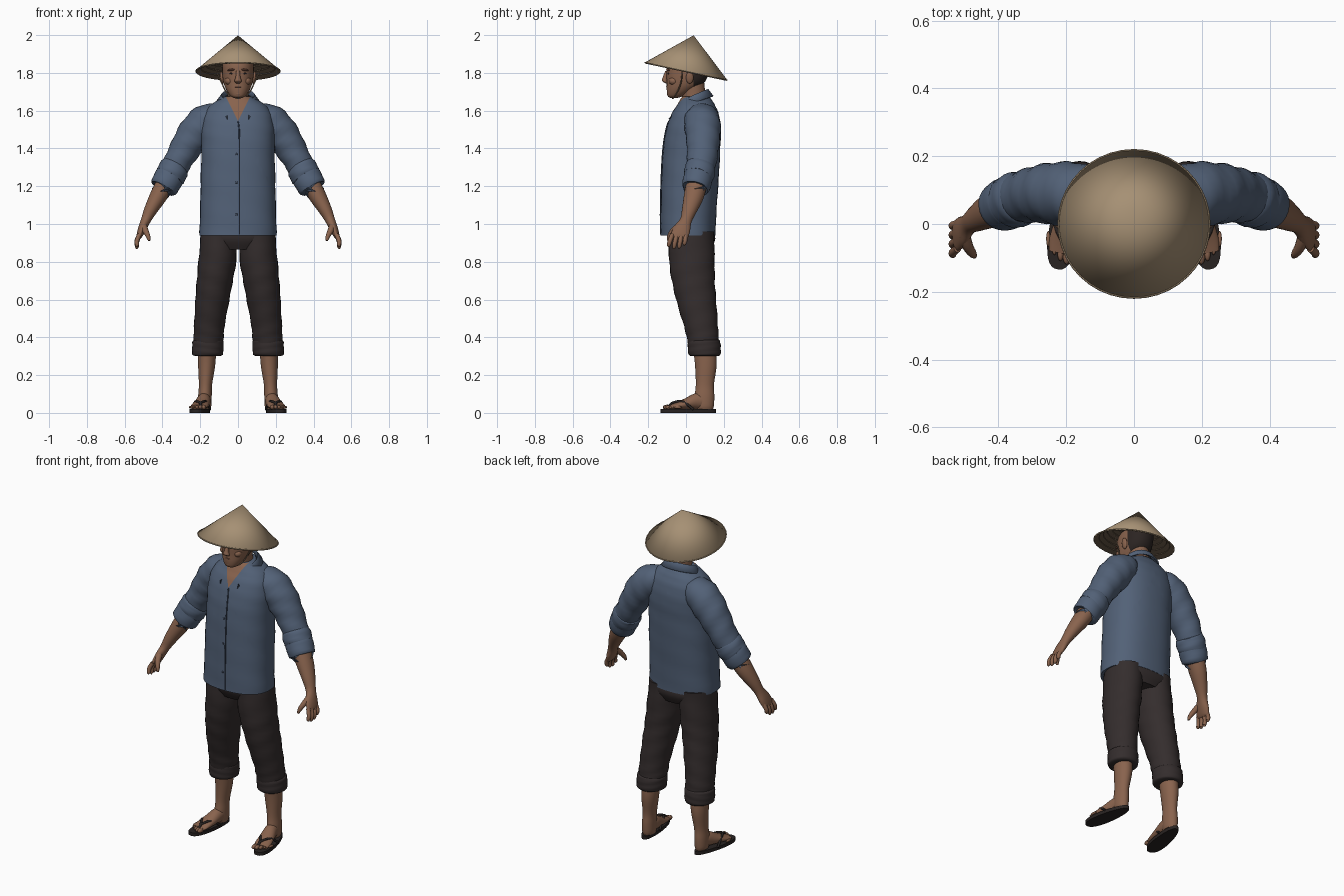
import bpy, bmesh, math
from mathutils import Vector, Matrix

cube = bpy.data.objects.get("Cube")
if cube:
    bpy.data.objects.remove(cube)


def material(name, *rgb):
    m = bpy.data.materials.new(name)
    m.use_nodes = True
    m.diffuse_color = (*rgb, 1)
    node = m.node_tree.nodes["Principled BSDF"]
    node.inputs["Base Color"].default_value = (*rgb, 1)
    node.inputs["Roughness"].default_value = 0.9
    return m


SKIN = material("skin", .25, .125, .075)
LIP = material("lip", .17, .075, .05)
SHIRT = material("blue cloth", .085, .12, .185)
SEAM = material("dark blue seam", .04, .055, .09)
TROUSER = material("dark trouser cloth", .034, .026, .026)
STRAW = material("straw", .38, .28, .175)
INNER = material("straw lining", .22, .155, .1)
HAIR = material("hair", .025, .018, .016)
SOLE = material("sandal", .022, .017, .016)


def finish(name, bm, mats, angle=50):
    bmesh.ops.recalc_face_normals(bm, faces=bm.faces)
    me = bpy.data.meshes.new(name)
    bm.to_mesh(me)
    bm.free()
    for m in mats:
        me.materials.append(m)
    me.polygons.foreach_set("use_smooth", [True] * len(me.polygons))
    me.set_sharp_from_angle(angle=math.radians(angle))
    ob = bpy.data.objects.new(name, me)
    bpy.context.collection.objects.link(ob)
    return ob


def resample(rings, steps):
    """Smooth spline through rings of centre and two half widths."""
    pts = [rings[0]] + list(rings) + [rings[-1]]
    out = []
    for a, b, c, d in zip(pts, pts[1:], pts[2:], pts[3:]):
        for i in range(steps):
            t = i / steps
            out.append([q + t / 2 * (r - p + t * (2 * p - 5 * q + 4 * r - w + t * (3 * (q - r) + w - p)))
                        for p, q, r, w in zip(a, b, c, d)])
    return out + [list(rings[-1])]


def loft(name, rings, mat, s=1, ref=(0, 1, 0), flat=False, power=1, seg=28,
         steps=4, fold=0, cuts=(), second=None, rule=None):
    bm = bmesh.new()
    rs = resample(rings, steps)
    cen = [Vector(r[:3]) for r in rs]
    loops = []
    for k, r in enumerate(rs):
        u, v = Vector((1, 0, 0)), Vector((0, 1, 0))
        if not flat:
            t = (cen[min(k + 1, len(cen) - 1)] - cen[max(k - 1, 0)]).normalized()
            u = Vector(ref).cross(t).normalized()
            v = t.cross(u)
        loop = []
        for j in range(seg):
            th = math.tau * j / seg
            c, w = math.cos(th), math.sin(th)
            g = 1 + fold * math.sin(2 * th + 1.7 * k)
            p = cen[k] + u * (r[3] * g * math.copysign(abs(c) ** power, c))
            p += v * (r[4] * g * math.copysign(abs(w) ** power, w))
            loop.append(bm.verts.new((p.x * s, p.y, p.z)))
        loops.append(loop)
    for a, b in zip(loops, loops[1:]):
        for j in range(seg):
            n = (j + 1) % seg
            bm.faces.new((a[j], a[n], b[n], b[j]))
    bm.faces.new(loops[0])
    bm.faces.new(loops[-1])
    # Clean colour borders come from cutting the mesh first
    for co, no in cuts:
        bmesh.ops.bisect_plane(bm, geom=bm.verts[:] + bm.edges[:] + bm.faces[:], plane_co=co, plane_no=no)
    if rule:
        for f in bm.faces:
            f.material_index = int(rule(f.calc_center_median()))
    return finish(name, bm, [mat, second] if second else [mat])


def tube(name, pts, r, mat, s=1, ref=(0, 1, 0)):
    return loft(name, [(*p, r, r) for p in pts], mat, s, ref, seg=10)


def blob(name, loc, size, mat, tilt=0):
    bm = bmesh.new()
    bmesh.ops.create_uvsphere(bm, u_segments=16, v_segments=10, radius=1)
    m = Matrix.Translation(loc) @ Matrix.Rotation(tilt, 4, 'Y') @ Matrix.Diagonal((*size, 1))
    bmesh.ops.transform(bm, matrix=m, verts=bm.verts)
    return finish(name, bm, [mat], 180)


# Hat: tilted hollow cone with lining hoops and a rim
TILT = Matrix.Translation((0, 0, 1.808)) @ Matrix.Rotation(math.radians(-12), 4, 'X')
bm = bmesh.new()
bmesh.ops.create_cone(bm, segments=56, radius1=.224, radius2=0, depth=.195,
                      matrix=TILT @ Matrix.Translation((0, 0, .0975)))
bmesh.ops.remove_doubles(bm, verts=bm.verts, dist=.0005)
hat = finish("hat", bm, [STRAW, INNER], 60)
shell = hat.modifiers.new("thickness", 'SOLIDIFY')
shell.thickness, shell.offset, shell.material_offset = .006, -1, 1


def hoop(name, radius, height, mat):
    pts = [TILT @ Vector((radius * math.cos(i * math.tau / 40), radius * math.sin(i * math.tau / 40), height))
           for i in range(41)]
    loft(name, [(*p, .003, .003) for p in pts], mat, ref=(0, .2, 1), seg=6, steps=1)


hoop("hat_rim", .223, .001, STRAW)
for i in range(1, 6):
    hoop("hat_hoop", .22 - .022 * i, .019 * i - .003, INNER)

# Head with hair on the back and crown
loft("head", [(0, -.065, 1.668, .02, .02), (0, -.055, 1.678, .04, .042), (0, -.03, 1.71, .062, .072),
              (0, -.002, 1.75, .077, .1), (0, .008, 1.8, .083, .112), (0, .012, 1.85, .081, .112),
              (0, .015, 1.89, .06, .08)],
     SKIN, flat=True, power=.92, seg=36, second=HAIR,
     cuts=[((0, .04, 1.8), (0, 1, 0)), ((0, 0, 1.725), (0, 0, 1)), ((0, 0, 1.86), (0, 0, 1))],
     rule=lambda c: c.z > 1.86 or (c.y > .04 and c.z > 1.725))
loft("neck", [(0, .05, 1.56, .075, .065), (0, .045, 1.64, .058, .062), (0, .03, 1.76, .056, .065)], SKIN)
loft("nose", [(0, -.1, 1.81, .01, .01), (0, -.11, 1.775, .013, .014), (0, -.113, 1.757, .02, .014),
              (0, -.1, 1.745, .012, .008)], SKIN, flat=True, seg=14)
blob("upper_lip", (0, -.093, 1.726), (.024, .012, .005), LIP)
blob("lower_lip", (0, -.09, 1.716), (.021, .012, .006), LIP)
blob("chin", (0, -.078, 1.69), (.026, .023, .018), SKIN)
for s, side in ((1, "left"), (-1, "right")):
    blob(side + "_eye", (.032 * s, -.092, 1.797), (.013, .007, .005), HAIR)
    blob(side + "_brow", (.034 * s, -.095, 1.816), (.023, .01, .006), LIP, .15 * s)
    blob(side + "_cheek", (.045 * s, -.064, 1.757), (.024, .027, .022), SKIN)
    blob(side + "_ear", (.085 * s, .02, 1.775), (.01, .02, .033), SKIN, .15 * s)
    tube(side + "_chin_strap", [(.125, -.02, 1.835), (.09, -.025, 1.755), (.055, -.05, 1.69), (0, -.07, 1.664)],
         .0035, INNER, s)

# Shirt body, with the open neck cut as a V
loft("shirt_body", [(0, .01, .94, .205, .145), (0, .014, 1.08, .2, .148), (0, .022, 1.25, .197, .152),
                    (0, .03, 1.4, .194, .151), (0, .04, 1.5, .195, .145), (0, .048, 1.58, .18, .126),
                    (0, .053, 1.63, .145, .1), (0, .052, 1.66, .098, .082), (0, .05, 1.675, .07, .07)],
     SHIRT, flat=True, power=.85, seg=48, fold=.006, second=SKIN,
     cuts=[((0, 0, 1.545), (1, 0, -.5)), ((0, 0, 1.545), (-1, 0, -.5))],
     rule=lambda c: c.y < .03 and c.z - 1.545 > 2 * abs(c.x))
front = [(.008, -.135, .945), (.008, -.135, 1.08), (.008, -.131, 1.25), (.008, -.122, 1.4),
         (.006, -.106, 1.5), (0, -.091, 1.545)]
tube("shirt_placket", front, .0035, SEAM)
for p in front[1:]:
    blob("shirt_button", (-.008, p[1] - .001, p[2] - .03), (.006, .004, .006), SEAM)

# Folded collar wrapping round the neck to two points
bm = bmesh.new()
rows = []
for i in range(33):
    t = i / 16 - 1
    a = t * math.radians(150)
    sx, cy = math.sin(a), math.cos(a)
    z = 1.685 + .03 * cy - .02 * t ** 6
    rows.append([bm.verts.new(p) for p in (
        (.078 * sx, .04 + .07 * cy, z - .025), (.088 * sx, .042 + .076 * cy, z),
        (.116 * sx, .045 + .1 * cy - .05 * t ** 8, z - .037 - .045 * t ** 6))])
for a, b in zip(rows, rows[1:]):
    for k in (0, 1):
        bm.faces.new((a[k], a[k + 1], b[k + 1], b[k]))
collar = finish("shirt_collar", bm, [SHIRT])
collar.modifiers.new("thickness", 'SOLIDIFY').thickness = .009

# Hips
loft("trouser_hips", [(0, .025, .98, .18, .12), (0, .03, .92, .195, .125), (0, .032, .865, .13, .1)],
     TROUSER, flat=True, power=.85)

for s, side in ((1, "left"), (-1, "right")):
    # Arm: sleeve, rolled cuff, forearm and hand
    loft(side + "_sleeve", [(.1, .075, 1.585, .06, .075), (.165, .085, 1.545, .092, .095),
                            (.23, .09, 1.475, .092, .092), (.285, .088, 1.39, .08, .083),
                            (.335, .078, 1.3, .071, .076), (.385, .055, 1.21, .066, .068)], SHIRT, s, fold=.035)
    loft(side + "_cuff_upper", [(.325, .08, 1.315, .06, .065), (.335, .076, 1.3, .078, .08),
                                (.358, .068, 1.255, .08, .08), (.365, .064, 1.245, .066, .07)], SHIRT, s, fold=.02)
    loft(side + "_cuff_lower", [(.35, .07, 1.27, .062, .066), (.36, .067, 1.255, .077, .077),
                                (.392, .052, 1.195, .075, .074), (.396, .05, 1.188, .056, .06)], SHIRT, s, fold=.015)
    loft(side + "_forearm", [(.375, .06, 1.23, .05, .056), (.42, .042, 1.15, .046, .053),
                             (.462, .018, 1.075, .035, .04), (.488, 0, 1.02, .026, .031),
                             (.507, -.02, .975, .022, .044), (.521, -.034, .94, .016, .046),
                             (.526, -.037, .925, .01, .04)], SKIN, s)
    for i in range(4):
        y = -.072 + .024 * i
        drop = (.058, .068, .066, .05)[i]
        loft(side + "_finger", [(.521, y, .945, .012, .012), (.535, y * 1.12 - .004, .94 - drop / 2, .012, .012),
                                (.534, y * 1.15 - .008, .945 - drop, .01, .01),
                                (.531, y * 1.15 - .008, .94 - drop, .004, .004)], SKIN, s, seg=12)
    loft(side + "_thumb", [(.502, -.03, .995, .018, .018), (.49, -.067, .965, .016, .016),
                           (.476, -.088, .935, .012, .012), (.47, -.096, .912, .006, .006)], SKIN, s, seg=12)
    # Trouser leg and rolled cuff
    loft(side + "_trouser_leg", [(.098, .028, .96, .097, .12), (.11, .031, .8, .1, .12),
                                 (.124, .04, .69, .095, .113), (.138, .057, .58, .089, .104),
                                 (.152, .079, .46, .081, .09), (.156, .09, .39, .079, .084),
                                 (.16, .097, .33, .07, .076)], TROUSER, s, flat=True, fold=.02)
    loft(side + "_trouser_cuff", [(.158, .094, .388, .066, .072), (.159, .095, .38, .081, .085),
                                  (.16, .097, .342, .083, .087), (.161, .098, .308, .08, .084),
                                  (.161, .098, .3, .058, .064)], TROUSER, s, flat=True, fold=.015)
    # Shin and foot
    loft(side + "_shin", [(.163, .098, .34, .048, .06), (.166, .105, .25, .045, .057),
                          (.172, .1, .15, .035, .048), (.175, .098, .09, .036, .052),
                          (.176, .098, .04, .035, .05), (.176, .098, .02, .03, .045)], SKIN, s, flat=True)
    loft(side + "_foot", [(.174, .12, .062, .03, .04), (.18, .06, .062, .036, .043), (.192, .005, .049, .042, .03),
                          (.204, -.05, .036, .046, .018), (.21, -.085, .03, .042, .012)],
         SKIN, s, ref=(0, 0, 1))
    for i in range(5):
        big = .015 - .0018 * i
        blob(side + "_toe", ((.181 + .018 * i) * s, -.1 + .007 * i * i / 2, .03), (big * .8, .023, big * .9), SKIN)
    # Sandal: shaped sole and forked strap
    bm = bmesh.new()
    rim = []
    for i in range(40):
        th = math.tau * i / 40
        u = math.cos(th)
        w = math.copysign(abs(math.sin(th)) ** .8, math.sin(th)) * (.045 + .008 * u)
        rim.append(bm.verts.new(((.199 + .026 * u + w) * s, .012 - .146 * u + .15 * w, 0)))
    base = bm.faces.new(rim)
    top = bmesh.ops.extrude_face_region(bm, geom=[base])["geom"]
    bmesh.ops.translate(bm, verts=[v for v in top if isinstance(v, bmesh.types.BMVert)], vec=(0, 0, .02))
    finish(side + "_sandal_sole", bm, [SOLE])
    for x, bend in ((.148, .168), (.242, .226)):
        tube(side + "_sandal_strap", [(.197, -.095, .022), (.198, -.075, .051), (bend, -.02, .06), (x, .04, .018)],
             .0065, SOLE, s, (1, 0, 0))
